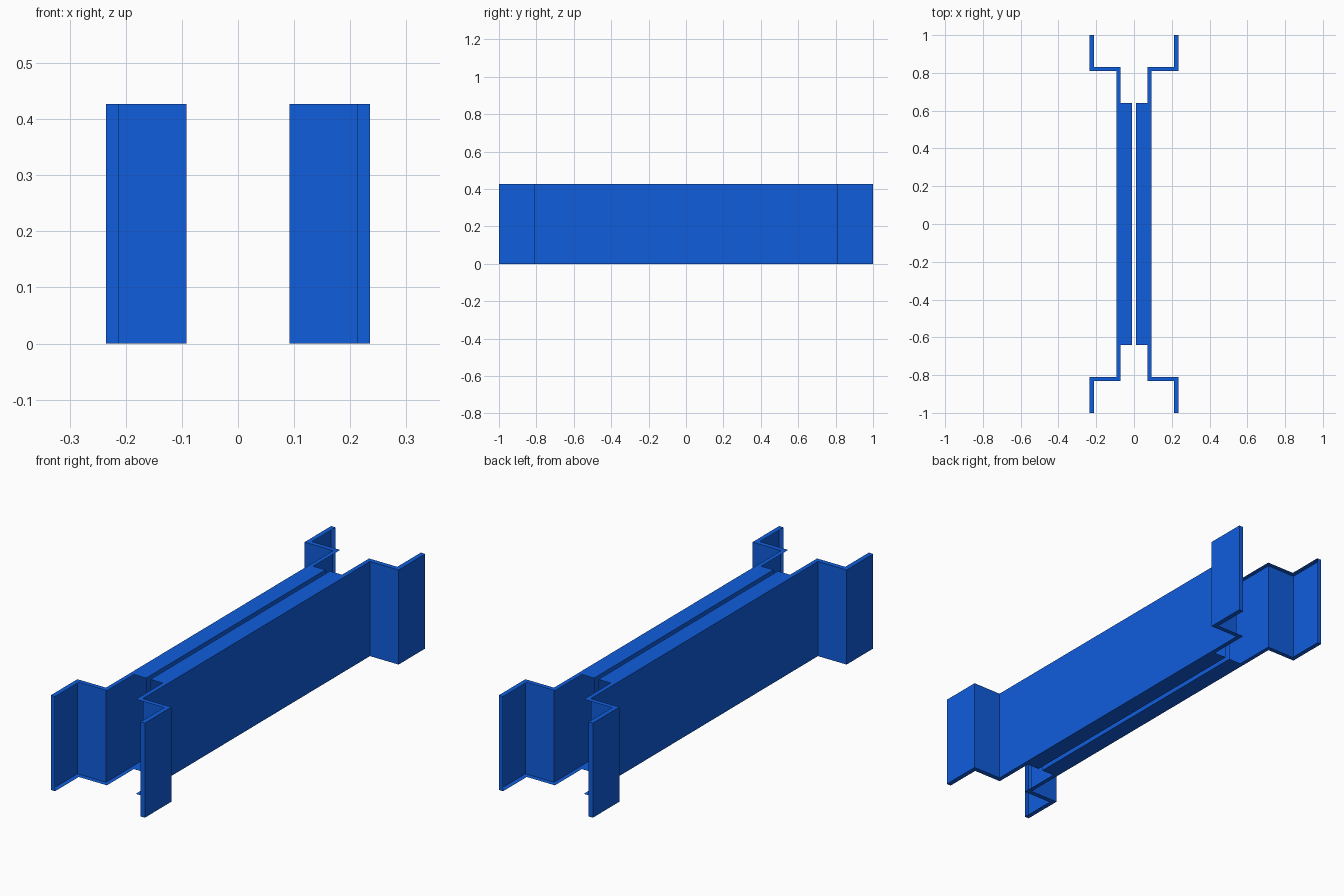
import bpy, bmesh

if "Cube" in bpy.data.objects:
    bpy.data.objects.remove(bpy.data.objects["Cube"])

H = 0.427   # height of the profile
blue = bpy.data.materials.new("blue_paint")
blue.diffuse_color = (0.005, 0.11, 0.72, 1)
blue.use_nodes = True
blue.node_tree.nodes["Principled BSDF"].inputs["Base Color"].default_value = blue.diffuse_color


def finish(name, bm):
    bmesh.ops.remove_doubles(bm, verts=bm.verts, dist=1e-5)
    bmesh.ops.recalc_face_normals(bm, faces=bm.faces)
    me = bpy.data.meshes.new(name)
    bm.to_mesh(me)
    bm.free()
    me.materials.append(blue)
    ob = bpy.data.objects.new(name, me)
    bpy.context.collection.objects.link(ob)
    return ob


def quad(bm, *pts):
    bm.faces.new([bm.verts.new(p) for p in pts])


def wall(bm, a, b):
    quad(bm, (*a, 0), (*b, 0), (*b, H), (*a, H))


# Half outlines of the bent sheet: outer skin and inner rim edge (end lip to middle)
outer = [(0.235, -1), (0.235, -0.81), (0.092, -0.81)]
inner = [(0.213, -1), (0.213, -0.832), (0.072, -0.832)]
outer += [(x, -y) for x, y in reversed(outer)]
inner += [(x, -y) for x, y in reversed(inner)]

for side, s in (("right", 1), ("left", -1)):
    o = [(s * x, y) for x, y in outer]
    i = [(s * x, y) for x, y in inner]

    # Bent sheet: one outer skin, flat rims above and below, closed ends
    bm = bmesh.new()
    for k in range(len(o) - 1):
        wall(bm, o[k], o[k + 1])
        for z in (0, H):
            quad(bm, (*o[k], z), (*o[k + 1], z), (*i[k + 1], z), (*i[k], z))
    wall(bm, o[0], i[0])
    wall(bm, o[-1], i[-1])
    finish(side + "_bent_sheet", bm)

    # Inner channel: top and bottom flanges joined by a wall beside the centre gap
    bm = bmesh.new()
    x0, x1, y = s * 0.072, s * 0.011, 0.64
    for z in (0, H):
        quad(bm, (x0, -y, z), (x1, -y, z), (x1, y, z), (x0, y, z))
    wall(bm, (x1, -y), (x1, y))
    finish(side + "_inner_channel", bm)
